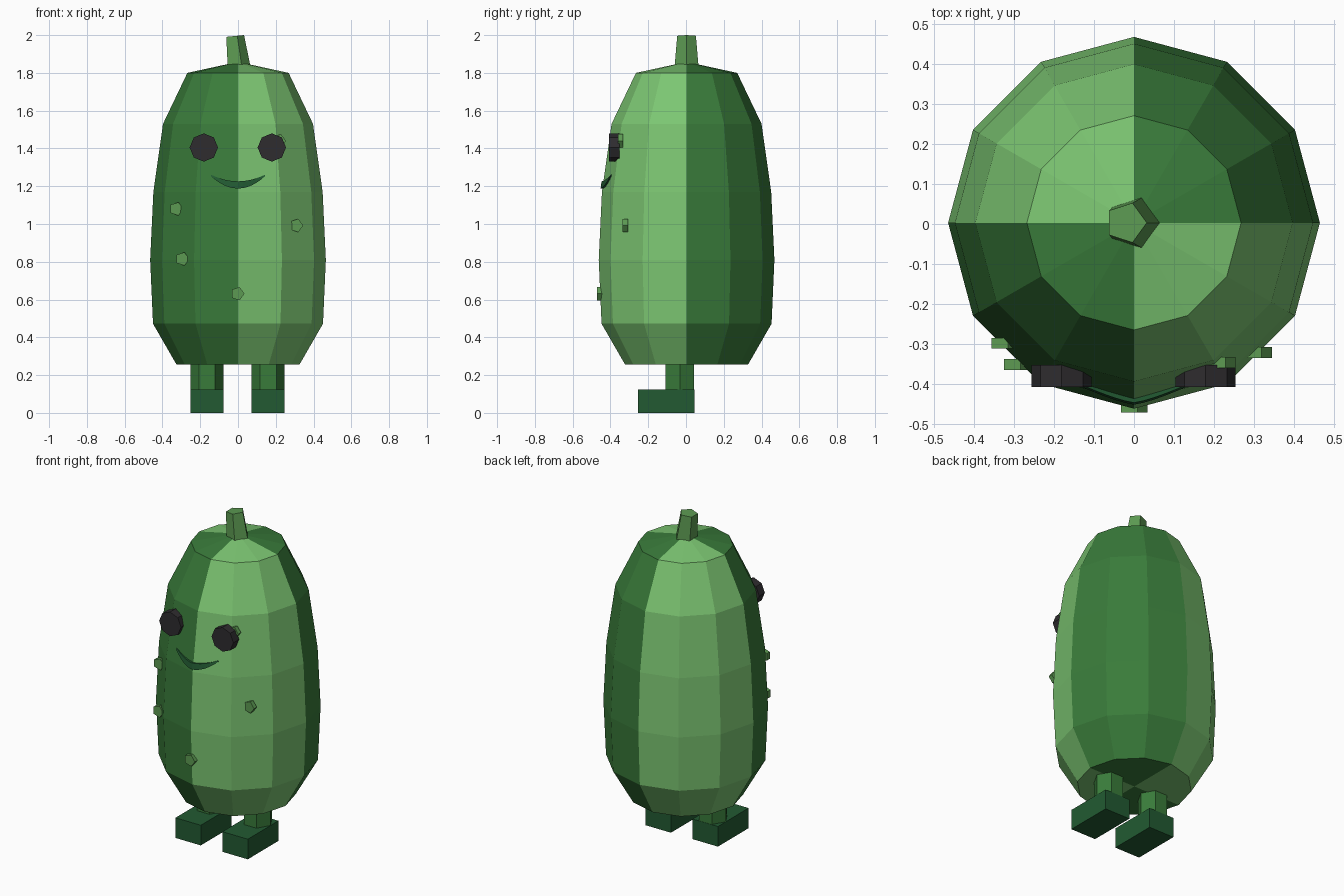
import bpy, math
from mathutils import Vector

if "Cube" in bpy.data.objects:
    bpy.data.objects.remove(bpy.data.objects["Cube"])


def srgb(c):
    c /= 255
    return c / 12.92 if c <= 0.04045 else ((c + 0.055) / 1.055) ** 2.4


def material(name, r, g, b):
    m = bpy.data.materials.new(name)
    m.diffuse_color = (srgb(r), srgb(g), srgb(b), 1)
    m.use_nodes = True
    m.node_tree.nodes["Principled BSDF"].inputs["Base Color"].default_value = m.diffuse_color
    return m


DARK = material("dark_rind", 57, 123, 58)
LIGHT = material("light_rind", 124, 198, 114)
STEM = material("stem_green", 92, 154, 82)
DEEP = material("deep_green", 34, 90, 50)
BLACK = material("charcoal", 46, 44, 47)


def build(name, verts, faces, *mats):
    me = bpy.data.meshes.new(name)
    me.from_pydata(verts, [], faces)
    ob = bpy.data.objects.new(name, me)
    bpy.context.collection.objects.link(ob)
    for m in mats:
        me.materials.append(m)
    return ob


def loft(name, rings, *mats, caps=True):
    """Join equal-length rings (counter-clockwise along the loft) into a closed skin."""
    n = len(rings[0])
    verts = [v for ring in rings for v in ring]
    faces = [(k * n + i, k * n + (i + 1) % n, (k + 1) * n + (i + 1) % n, (k + 1) * n + i)
             for k in range(len(rings) - 1) for i in range(n)]
    if caps:
        faces.append(tuple(reversed(range(n))))
        faces.append(tuple(range(len(verts) - n, len(verts))))
    return build(name, verts, faces, *mats)


def circle(n, r, x, y, z):
    return [(x + r * math.cos(math.tau * i / n), y + r * math.sin(math.tau * i / n), z)
            for i in range(n)]


def disc(name, n, r, x, z, y_front, y_back, mat):
    """Prism with its axis along y and one corner towards +x."""
    rings = [[(x + r * math.cos(math.tau * i / n), y, z + r * math.sin(math.tau * i / n))
              for i in range(n)] for y in (y_front, y_back)]
    return loft(name, rings[::-1], mat)


# Body: twelve-sided gourd, quarters alternating dark and light
CY = 0.003
profile = [(0.001, 0.255), (0.325, 0.255), (0.45, 0.472), (0.465, 0.81), (0.448, 1.17),
           (0.397, 1.53), (0.268, 1.80), (0.001, 1.858)]
body = loft("body", [circle(12, r, 0, CY, z) for r, z in profile], DARK, LIGHT)
for p in body.data.polygons:
    p.material_index = int(p.center.x * (p.center.y - CY) < 0)

# Stem: tapered, leaning and with a slanted tip
tip = [(x, y, 1.995 + 0.1 * (x + 0.018)) for x, y, _ in circle(5, 0.052, -0.02, CY, 0)]
loft("stem", [circle(5, 0.067, 0, CY, 1.83), tip], STEM)

for side, x in (("left", -0.164), ("right", 0.159)):
    # Leg: hexagonal post
    loft(side + "_leg", [circle(6, 0.087, x, -0.032, z) for z in (0.12, 0.27)], DARK)
    # Foot: plain block
    loft(side + "_foot", [[(x - 0.087, -0.255, z), (x + 0.087, -0.255, z),
                           (x + 0.087, 0.045, z), (x - 0.087, 0.045, z)]
                          for z in (0, 0.125)], DEEP)

# Eyes: octagonal discs
for side, x in (("left", -0.181), ("right", 0.179)):
    disc(side + "_eye", 8, 0.075, x, 1.405, -0.408, -0.353, BLACK)

# Mouth: crescent following the curve of the body
rings = []
for i in range(13):
    t = i / 6 - 1
    x, w = 0.143 * t, 0.004 + 0.015 * (1 - t * t)
    z = 1.207 + 0.05 * t * t
    y = -0.452 + 0.05 * abs(t) ** 1.3
    rings.append([(x, y, z - w), (x, y + 0.025, z - w), (x, y + 0.03, z + w), (x, y + 0.005, z + w)])
loft("mouth", rings, DEEP)

# Bumps: small pentagonal warts on the front
for i, (x, z, y) in enumerate([(-0.327, 1.08, -0.312), (-0.295, 0.815, -0.365),
                               (-0.003, 0.631, -0.472), (0.308, 0.992, -0.335),
                               (0.217, 1.44, -0.36)]):
    disc(f"bump_{i + 1}", 5, 0.037, x, z, y, y + 0.027, STEM)
